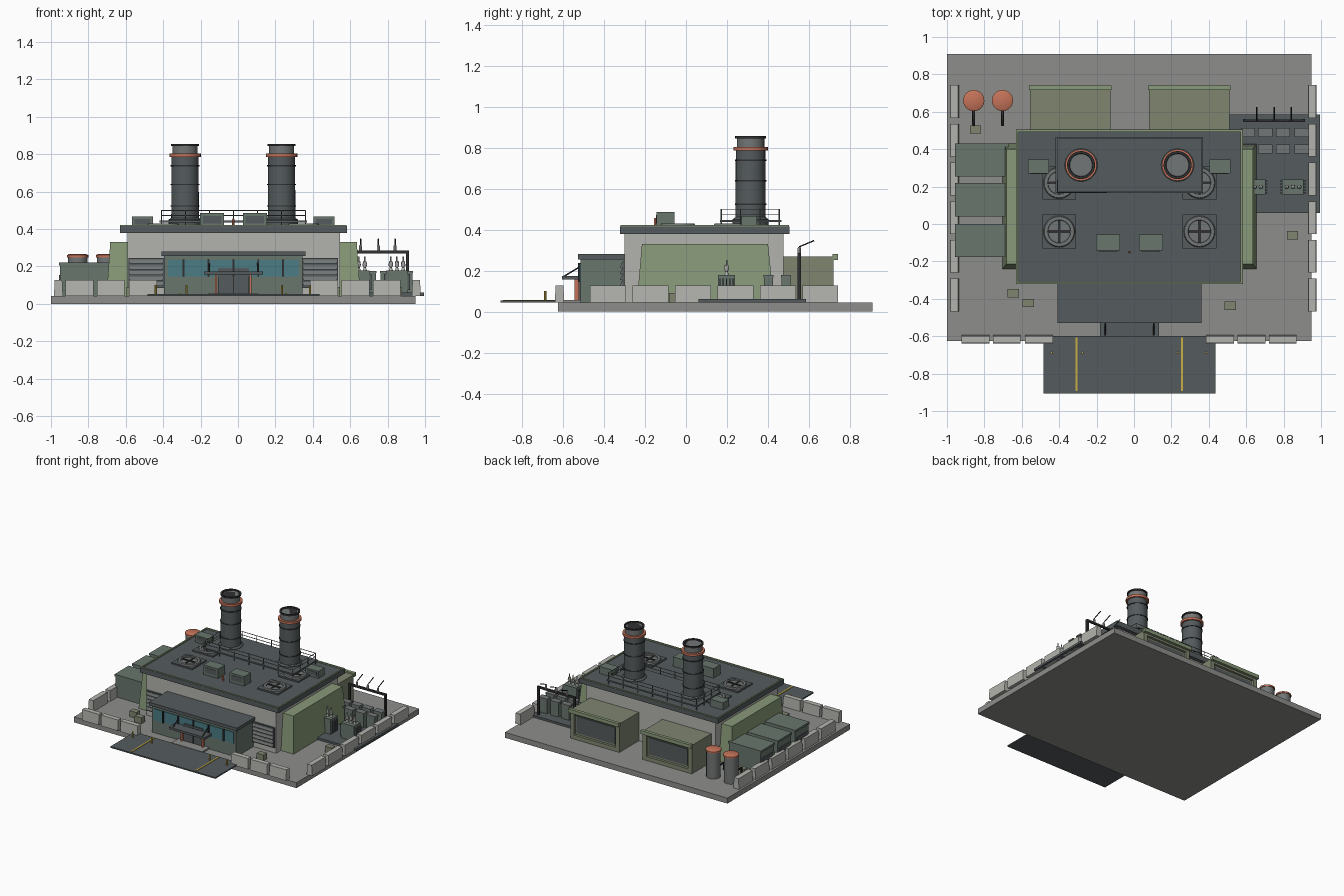
import bpy, bmesh, math
from mathutils import Vector

if "Cube" in bpy.data.objects:
    bpy.data.objects.remove(bpy.data.objects["Cube"])

COLORS = {
    "slab": (0.27, 0.27, 0.26), "concrete": (0.45, 0.45, 0.42), "dark": (0.09, 0.105, 0.11),
    "black": (0.03, 0.03, 0.033), "green": (0.25, 0.32, 0.19), "olive": (0.21, 0.235, 0.16),
    "teal": (0.14, 0.18, 0.155), "glass": (0.07, 0.2, 0.23), "orange": (0.55, 0.17, 0.1),
    "yellow": (0.6, 0.43, 0.06), "steel": (0.17, 0.18, 0.18),
}
MATS = {}
for key, c in COLORS.items():
    MATS[key] = bpy.data.materials.new(key + "_paint")
    MATS[key].diffuse_color = (*c, 1)
CX = -0.025  # building centre line


def finish(name, bm, color):
    me = bpy.data.meshes.new(name)
    bmesh.ops.recalc_face_normals(bm, faces=bm.faces)
    bm.to_mesh(me)
    bm.free()
    me.materials.append(MATS[color])
    ob = bpy.data.objects.new(name, me)
    bpy.context.collection.objects.link(ob)
    return ob


def box(name, color, x, y, z, taper=(0, 0, 0, 0), recess=None):
    """Box from ranges; taper moves the top edges (x0, x1, y0, y1);
    recess = (axis, side, border, depth) insets one face."""
    bm = bmesh.new()
    t = taper
    lo = [(x[0], y[0]), (x[1], y[0]), (x[1], y[1]), (x[0], y[1])]
    hi = [(x[0] + t[0], y[0] + t[2]), (x[1] + t[1], y[0] + t[2]),
          (x[1] + t[1], y[1] + t[3]), (x[0] + t[0], y[1] + t[3])]
    a = [bm.verts.new((*p, z[0])) for p in lo]
    b = [bm.verts.new((*p, z[1])) for p in hi]
    bm.faces.new(a[::-1])
    bm.faces.new(b)
    for i in range(4):
        j = (i + 1) % 4
        bm.faces.new((a[i], a[j], b[j], b[i]))
    if recess:
        axis, side, border, depth = recess
        bm.normal_update()
        f = max(bm.faces, key=lambda f: f.normal[axis] * side)
        n = f.normal.copy()
        bmesh.ops.inset_region(bm, faces=[f], thickness=border)
        ext = bmesh.ops.extrude_discrete_faces(bm, faces=[f])["faces"][0]
        bmesh.ops.translate(bm, verts=ext.verts, vec=n * -depth)
    return finish(name, bm, color)


def lathe(name, color, cx, cy, profile, n=24):
    """Turn an (r, z) profile round a vertical axis."""
    bm = bmesh.new()
    rings = [[bm.verts.new((cx + r * math.cos(2 * math.pi * k / n), cy + r * math.sin(2 * math.pi * k / n), z))
              for k in range(n)] for r, z in profile]
    for p, q in zip(rings, rings[1:]):
        for k in range(n):
            j = (k + 1) % n
            bm.faces.new((p[k], p[j], q[j], q[k]))
    bm.faces.new(rings[0][::-1])
    bm.faces.new(rings[-1])
    ob = finish(name, bm, color)
    ob.data.shade_smooth()
    ob.data.set_sharp_from_angle(angle=math.radians(35))
    return ob


def rod(name, color, pts, r):
    cu = bpy.data.curves.new(name, 'CURVE')
    cu.dimensions = '3D'
    cu.bevel_depth, cu.bevel_resolution, cu.use_fill_caps = r, 1, True
    sp = cu.splines.new('POLY')
    sp.points.add(len(pts) - 1)
    for p, co in zip(sp.points, pts):
        p.co = (*co, 1)
    cu.materials.append(MATS[color])
    ob = bpy.data.objects.new(name, cu)
    bpy.context.collection.objects.link(ob)
    return ob


def cbox(name, color, cx, cy, w, d, z, **kw):
    return box(name, color, (cx - w / 2, cx + w / 2), (cy - d / 2, cy + d / 2), z, **kw)


# Ground slab, driveway and markings
box("ground_slab", "slab", (-1, 0.95), (-0.625, 0.91), (0, 0.043))
box("driveway", "dark", (-0.485, 0.435), (-0.905, -0.6), (0.043, 0.053))
for x in (-0.308, 0.257):
    cbox("lane_line", "yellow", x, -0.75, 0.011, 0.285, (0.053, 0.057))
for x in (-0.44, -0.275, 0.235, 0.385):
    lathe("bollard", "yellow", x, -0.687, [(0.006, 0.053), (0.006, 0.1)], 8)

# Perimeter barriers
for x in (-0.847, -0.68, -0.508, 0.46, 0.628, 0.795):
    cbox("front_barrier", "concrete", x, -0.617, 0.148, 0.046, (0.043, 0.127), taper=(0, 0, 0.004, -0.004))
for x in (-0.96, 0.953):
    for i in range(6):
        cbox("side_barrier", "concrete", x, -0.38 + 0.207 * i, 0.048, 0.175, (0.043, 0.127),
             taper=(0.004, -0.004, 0, 0))

# Main hall and roof
box("main_hall", "concrete", (-0.592, 0.545), (-0.3, 0.475), (0.043, 0.38))
box("roof_slab", "dark", (-0.632, 0.582), (-0.322, 0.505), (0.378, 0.416), recess=(2, 1, 0.014, 0.006))
for y in (-0.315, 0.498):
    cbox("roof_trim", "green", CX, y, 1.2, 0.01, (0.412, 0.421))
for x in (-0.625, 0.575):
    cbox("roof_trim_side", "green", x, 0.0915, 0.01, 0.82, (0.412, 0.421))

# Sloped side buttresses
box("left_buttress", "green", (-0.703, -0.59), (-0.24, 0.43), (0.043, 0.33), (0.02, 0, 0.025, -0.03))
box("right_buttress", "green", (0.54, 0.655), (-0.24, 0.43), (0.043, 0.33), (0, -0.02, 0.025, -0.03))

# Front louvred shutters
for x in (-0.49, 0.44):
    cbox("shutter_frame", "dark", x, -0.303, 0.19, 0.016, (0.085, 0.245))
    for i in range(5):
        cbox("shutter_slat", "steel", x, -0.312, 0.178, 0.02, (0.095 + 0.03 * i, 0.116 + 0.03 * i),
             taper=(0, 0, 0.008, 0))

# Entrance block
box("entrance_block", "teal", (-0.395, 0.345), (-0.515, -0.3), (0.043, 0.257))
box("entrance_roof", "dark", (-0.41, 0.36), (-0.528, -0.29), (0.255, 0.28))
box("entrance_glass", "glass", (-0.375, 0.325), (-0.52, -0.51), (0.145, 0.235))
for i in range(5):
    cbox("mullion", "black", CX + (i - 2) * 0.133, -0.521, 0.01, 0.014, (0.145, 0.237))
cbox("door", "dark", CX, -0.519, 0.165, 0.016, (0.043, 0.192))
cbox("door_split", "black", CX, -0.529, 0.006, 0.006, (0.055, 0.155))
cbox("canopy", "dark", CX, -0.562, 0.315, 0.085, (0.157, 0.174))
cbox("door_step", "slab", CX, -0.56, 0.27, 0.09, (0.043, 0.056))
for s in (-1, 1):
    cbox("door_post", "orange", CX + s * 0.092, -0.533, 0.012, 0.02, (0.056, 0.157))
    rod("canopy_stay", "black", [(CX + s * 0.13, -0.595, 0.172), (CX + s * 0.13, -0.515, 0.22)], 0.004)

# Rear annexes with recessed panels
for x in (-0.34, 0.295):
    cbox("rear_annex", "olive", x, 0.595, 0.43, 0.25, (0.043, 0.268), recess=(1, 1, 0.045, 0.02))
    cbox("rear_louvre", "dark", x, 0.703, 0.338, 0.006, (0.09, 0.222))
    cbox("rear_annex_eave", "green", x, 0.728, 0.442, 0.025, (0.252, 0.28))

# Left cooling cabinets
for y in (0.342, 0.13, -0.088):
    cbox("cooling_cabinet", "teal", -0.815, y, 0.28, 0.172, (0.043, 0.215), taper=(0.004, 0, 0, 0))
    cbox("cabinet_lid", "teal", -0.815, y, 0.286, 0.178, (0.205, 0.221))
    cbox("cabinet_grille", "dark", -0.955, y, 0.006, 0.13, (0.075, 0.155))

# Storage tanks and pump
for x in (-0.857, -0.703):
    lathe("tank", "steel", x, 0.66, [(0.052, 0.043), (0.052, 0.25)], 20)
    lathe("tank_cap", "orange", x, 0.66, [(0.057, 0.248), (0.057, 0.26), (0.045, 0.267)], 20)
    rod("tank_pipe", "black", [(x, 0.61, 0.1), (x, 0.53, 0.1), (x, 0.53, 0.045)], 0.008)
for x, y in ((-0.848, 0.505), (-0.645, -0.37), (-0.565, -0.422), (0.515, -0.437), (0.848, -0.06)):
    cbox("crate", "olive", x, y, 0.06, 0.044, (0.043, 0.09))

# Chimney stacks
for x in (-0.283, 0.233):
    lathe("stack", "dark", x, 0.315, [(0.088, 0.41), (0.088, 0.45), (0.074, 0.46), (0.072, 0.785)], 28)
    lathe("stack_neck", "steel", x, 0.315, [(0.067, 0.78), (0.067, 0.85)], 28)
    lathe("stack_rim", "black", x, 0.315, [(0.075, 0.845), (0.075, 0.856), (0.062, 0.856), (0.06, 0.85)], 28)
    lathe("stack_orange_band", "orange", x, 0.315, [(0.084, 0.785), (0.084, 0.803)], 28)
    for z in (0.52, 0.635, 0.735):
        lathe("stack_joint", "black", x, 0.315, [(0.077, z), (0.077, z + 0.007)], 28)

# Stack platform with railing
box("stack_platform", "dark", (-0.42, 0.37), (0.165, 0.465), (0.436, 0.447))
corners = [(-0.41, 0.172), (0.36, 0.172), (0.36, 0.455), (-0.41, 0.455)]
for z in (0.472, 0.499):
    rod("platform_rail", "steel", [(*c, z) for c in corners + corners[:1]], 0.0025)
for a, b in zip(corners, corners[1:] + corners[:1]):
    n = 6 if a[1] == b[1] else 3
    for i in range(n):
        p = Vector(a).lerp(Vector(b), i / n)
        rod("rail_post", "steel", [(p.x, p.y, 0.41), (p.x, p.y, 0.499)], 0.003)

# Roof fans
for x in (-0.4, 0.35):
    for y in (-0.04, 0.22):
        cbox("fan_base", "dark", x, y, 0.18, 0.18, (0.408, 0.421))
        lathe("fan_ring", "steel", x, y, [(0.085, 0.42), (0.08, 0.43), (0.062, 0.43), (0.06, 0.423)], 24)
        cbox("fan_blade", "black", x, y, 0.118, 0.014, (0.42, 0.428))
        cbox("fan_blade", "black", x, y, 0.014, 0.118, (0.42, 0.427))

# Rooftop units and warning lamp
for x in (-0.138, 0.09):
    cbox("roof_unit", "teal", x, -0.1, 0.128, 0.086, (0.41, 0.485))
    cbox("roof_unit_grille", "dark", x, -0.144, 0.1, 0.004, (0.43, 0.47))
for x in (-0.51, 0.46):
    cbox("roof_vent_box", "teal", x, 0.308, 0.112, 0.076, (0.41, 0.466))
    cbox("roof_vent_grille", "dark", x, 0.269, 0.085, 0.004, (0.425, 0.455))
lathe("warning_lamp", "orange", CX, -0.15, [(0.007, 0.41), (0.007, 0.45), (0.003, 0.456)], 8)

# Switchyard pad, breakers and transformers
box("switchyard_pad", "dark", (0.505, 0.995), (0.06, 0.585), (0.043, 0.06))
for x in (0.61, 0.702, 0.797, 0.897):
    for y in (0.488, 0.402):
        cbox("breaker_box", "teal", x, y, 0.07, 0.044, (0.06, 0.172))
        cbox("breaker_lid", "steel", x, y, 0.076, 0.048, (0.166, 0.177))
for x in (0.645, 0.85):
    cbox("transformer", "teal", x, 0.198, 0.115, 0.082, (0.06, 0.178))
    for i in range(5):
        cbox("transformer_fin", "dark", x, 0.166 + 0.016 * i, 0.14, 0.006, (0.075, 0.16))
    for i in (-1, 0, 1):
        lathe("bushing", "concrete", x + 0.033 * i, 0.198,
              [(0.012, 0.176), (0.006, 0.195), (0.012, 0.205), (0.01, 0.226), (0.004, 0.23), (0.004, 0.252)], 10)

# Line gantry
for x in (0.59, 0.905):
    cbox("gantry_post", "black", x, 0.553, 0.016, 0.016, (0.055, 0.285))
box("gantry_beam", "black", (0.585, 0.912), (0.546, 0.56), (0.27, 0.285))
for x in (0.655, 0.75, 0.84):
    rod("gantry_arm", "black", [(x, 0.553, 0.28), (x, 0.555, 0.317), (x, 0.625, 0.346)], 0.004)
    lathe("gantry_insulator", "concrete", x, 0.553, [(0.008, 0.284), (0.008, 0.31), (0.004, 0.316)], 8)

for m in bpy.data.materials:
    if m.users and not m.is_grease_pencil:
        m.use_nodes = True
        m.node_tree.nodes["Principled BSDF"].inputs["Base Color"].default_value = m.diffuse_color
